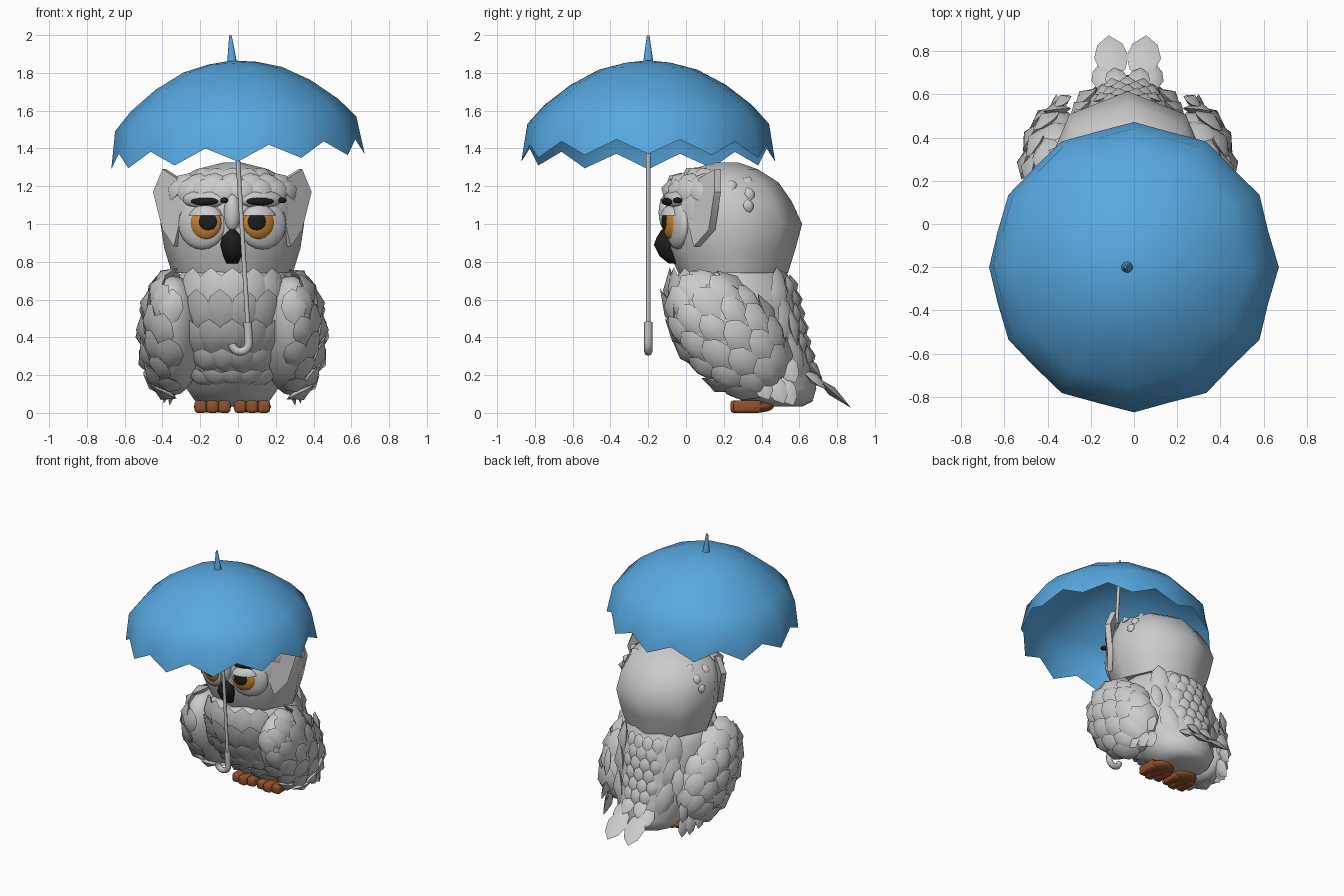
import bpy, bmesh, math, random
from mathutils import Matrix, Vector

random.seed(4)
if "Cube" in bpy.data.objects:
    bpy.data.objects.remove(bpy.data.objects["Cube"])
CX = -0.03  # bird centre line


def material(name, rgb):
    mat = bpy.data.materials.new(name)
    mat.use_nodes = True
    mat.diffuse_color = (*rgb, 1)
    mat.node_tree.nodes["Principled BSDF"].inputs["Base Color"].default_value = (*rgb, 1)
    return mat


WHITE = material("plumage_grey", (0.6, 0.6, 0.6))
BLUE = material("canopy_blue", (0.095, 0.395, 0.75))
BLACK = material("black", (0.012, 0.012, 0.012))
ORANGE = material("eye_orange", (0.6, 0.24, 0.03))
BROWN = material("foot_brown", (0.28, 0.08, 0.025))
STEEL = material("pole_grey", (0.55, 0.55, 0.55))


def finish(name, bm, mat, angle=60, closed=True):
    if closed:
        bmesh.ops.recalc_face_normals(bm, faces=bm.faces)
    mesh = bpy.data.meshes.new(name)
    bm.to_mesh(mesh)
    bm.free()
    mesh.materials.append(mat)
    for poly in mesh.polygons:
        poly.use_smooth = True
    mesh.set_sharp_from_angle(angle=math.radians(angle))
    obj = bpy.data.objects.new(name, mesh)
    bpy.context.collection.objects.link(obj)
    return obj


def frame(pos, normal, down, size):
    """Matrix whose z is the normal and whose -y runs along down."""
    n = Vector(normal).normalized()
    x = n.cross(Vector(down)).normalized()
    y = n.cross(x)
    rot = Matrix((x, y, n)).transposed().to_4x4()
    return Matrix.Translation(pos) @ rot @ Matrix.Diagonal((*size, 1))


def profile_at(table, z):
    for a, b in zip(table, table[1:]):
        if z <= b[0]:
            t = (z - a[0]) / (b[0] - a[0])
            return [p + (q - p) * t for p, q in zip(a, b)]
    return table[-1]


def ring_point(table, z, ang):
    """Rows hold height, front y, back y, half width; angle 0 is front."""
    _, front, back, half = profile_at(table, z)
    return Vector((CX + half * math.sin(ang),
                   (front + back) / 2 - (back - front) / 2 * math.cos(ang), z))


def loft(name, table, sides, mat):
    bm = bmesh.new()
    rings = [[bm.verts.new(ring_point(table, row[0], math.tau * i / sides))
              for i in range(sides)] for row in table]
    for a, b in zip(rings, rings[1:]):
        for i in range(sides):
            j = (i + 1) % sides
            bm.faces.new((a[i], a[j], b[j], b[i]))
    bm.faces.new(rings[0])
    bm.faces.new(rings[-1])
    return finish(name, bm, mat)


HALF_LEAF = [(0.36, 0.32), (0.5, 0), (0.36, -0.32)]


def leaf(bm, pos, normal, down, width, length, thick=0.03):
    """One pointed, domed feather."""
    m = frame(pos, normal, down, (width, length, thick))
    outline = [(0, 0.5)] + HALF_LEAF + [(0, -0.54)] + [(-x, y) for x, y in reversed(HALF_LEAF)]
    rim = [bm.verts.new(m @ Vector((x, y, 0))) for x, y in outline]
    for h in (1, -1):
        mid = bm.verts.new(m @ Vector((0, 0, h)))
        for a, b in zip(rim, rim[1:] + rim[:1]):
            bm.faces.new((a, b, mid) if h < 0 else (b, a, mid))


def surface_leaf(bm, table, z, ang, width, length, lift=0.0, thick=0.03):
    e = 0.02
    p = ring_point(table, z, ang)
    side = ring_point(table, z, ang + e) - ring_point(table, z, ang - e)
    down = ring_point(table, z - e, ang) - ring_point(table, z + e, ang)
    n = down.cross(side).normalized()
    if n.dot(p - Vector((CX, 0.25, z))) < 0:
        n = -n
    leaf(bm, p + n * lift, n + down.normalized() * 0.12, down, width, length, thick)


def disc(name, pos, normal, size, mat, keep_above=None):
    bm = bmesh.new()
    bmesh.ops.create_uvsphere(bm, u_segments=20, v_segments=10, radius=1,
                              matrix=frame(pos, normal, (0, 0, -1), size))
    if keep_above:
        cut = bmesh.ops.bisect_plane(bm, geom=bm.verts[:] + bm.edges[:] + bm.faces[:],
                                     plane_co=(0, 0, keep_above), plane_no=(0, 0, 1),
                                     clear_inner=True)["geom_cut"]
        bmesh.ops.holes_fill(bm, edges=[g for g in cut if isinstance(g, bmesh.types.BMEdge)])
    return finish(name, bm, mat)


# Body and head
BODY = [(0.035, 0.38, 0.62, 0.12), (0.06, 0.3, 0.67, 0.2), (0.13, 0.21, 0.69, 0.25),
        (0.25, 0.08, 0.67, 0.28), (0.4, -0.04, 0.63, 0.32), (0.55, -0.09, 0.6, 0.34),
        (0.67, -0.08, 0.57, 0.32), (0.77, -0.02, 0.52, 0.26)]
HEAD = [(0.74, -0.04, 0.54, 0.32), (0.87, -0.1, 0.58, 0.36), (1.0, -0.12, 0.615, 0.38),
        (1.12, -0.12, 0.56, 0.37), (1.22, -0.08, 0.49, 0.32), (1.29, 0.03, 0.38, 0.19),
        (1.325, 0.15, 0.28, 0.05)]
loft("body", BODY, 14, WHITE)
loft("head", HEAD, 8, WHITE)

# Chest feathers, larger towards the top
bm = bmesh.new()
for row, (z, length) in enumerate(((0.19, 0.13), (0.28, 0.17), (0.4, 0.24), (0.53, 0.28), (0.65, 0.24))):
    count = 5 - row % 2
    for i in range(count):
        ang = (i - (count - 1) / 2) * 0.36
        surface_leaf(bm, BODY, z, ang, 0.16, length, thick=0.04)
finish("chest_feathers", bm, WHITE)

# Back feathers: small centre cluster and long bands beside it
bm = bmesh.new()
for row in range(6):
    count = 3 + row % 2
    for i in range(count):
        ang = math.pi + (i - (count - 1) / 2) * 0.24
        surface_leaf(bm, BODY, 0.3 + row * 0.075, ang, 0.09, 0.12)
for side in (-1, 1):
    for z in (0.3, 0.48, 0.64):
        surface_leaf(bm, BODY, z, math.pi + side * 0.72, 0.13, 0.27, thick=0.045)
finish("back_feathers", bm, WHITE)

# Wings: a slanted oval on each side, covered in feathers
LONG = Vector((0, 0.66, -0.75))
CROSS = Vector((0, 0.75, 0.66))
for side, label in ((1, "left"), (-1, "right")):
    out = Vector((side, 0, 0))
    centre = Vector((CX + side * 0.315, 0.225, 0.41))
    axes = Matrix((out, CROSS, LONG)).transposed()
    size = Vector((0.16, 0.24, 0.37))
    bm = bmesh.new()
    bmesh.ops.create_uvsphere(bm, u_segments=14, v_segments=10, radius=1,
                              matrix=Matrix.Translation(centre) @ axes.to_4x4()
                              @ Matrix.Diagonal((*size, 1)))
    finish(label + "_wing", bm, WHITE)
    bm = bmesh.new()
    for row in range(6):
        t = -0.85 + row * 0.32
        r = math.sqrt(1 - t * t)
        count = 3 + round(2.4 * r)
        for i in range(count):
            a = -1.45 + 2.9 * (i + 0.5 * (row % 2)) / (count - 0.5)
            unit = Vector((r * math.cos(a), r * math.sin(a), t))
            p = axes @ Vector([u * s for u, s in zip(unit, size)])
            n = (axes @ Vector([u / s for u, s in zip(unit, size)])).normalized()
            down = LONG - n * LONG.dot(n)
            w = random.uniform(0.13, 0.16)
            leaf(bm, centre + p, n + down * 0.18, down, w, w * 1.4, 0.042)
    # Hanging flight feathers
    for y, z, x in ((0.4, 0.15, 0.37), (0.48, 0.13, 0.35), (0.53, 0.12, 0.32), (0.54, 0.24, 0.33)):
        leaf(bm, (CX + side * x, y, z), (side, 0.1, 0.2), (-side * 0.1, 0.35, -0.8), 0.11, 0.17)
    leaf(bm, (CX + side * 0.3, 0.57, 0.46), (side * 0.5, 1, 0.2), (0, 0.2, -1), 0.09, 0.2)
    finish(label + "_wing_feathers", bm, WHITE)

# Tail
bm = bmesh.new()
for side in (-1, 1):
    leaf(bm, (CX + side * 0.075, 0.772, 0.115), (0, 0.65, 0.75), (side * 0.025, 0.2, -0.18), 0.16, 0.25, 0.025)
    leaf(bm, (CX + side * 0.115, 0.68, 0.18), (side * 0.3, 0.6, 0.75), (side * 0.04, 0.2, -0.2), 0.11, 0.16)
    leaf(bm, (CX + side * 0.05, 0.67, 0.24), (0, 0.75, 0.6), (side * 0.04, 0.2, -0.2), 0.11, 0.16)
finish("tail_feathers", bm, WHITE)

# Crown feathers and a few loose ones on the sides of the head
bm = bmesh.new()
for z, count, spread, lift in ((1.18, 8, 0.32, 0.005), (1.23, 7, 0.36, 0), (1.28, 5, 0.45, -0.015)):
    for i in range(count):
        surface_leaf(bm, HEAD, z, (i - (count - 1) / 2) * spread, 0.13, 0.12, lift, 0.035)
for side in (-1, 1):
    for z, a in ((1.1, 1.9), (1.17, 2.0), (1.22, 1.7), (1.24, 2.1)):
        surface_leaf(bm, HEAD, z, side * a, 0.06, 0.07, -0.015)
finish("crown_feathers", bm, WHITE)

# Ear flaps, leaning back towards the tip
for side, label in ((1, "left"), (-1, "right")):
    bm = bmesh.new()
    outline = [(0.37, 0.15, 1.29), (0.42, 0.15, 1.17), (0.37, 0.12, 0.97), (0.31, 0.04, 0.88),
               (0.27, 0.0, 1.05), (0.26, 0.03, 1.22)]
    flap = bm.faces.new([bm.verts.new((CX + side * x, y, z)) for x, y, z in outline])
    rim = bmesh.ops.extrude_face_region(bm, geom=[flap])["geom"]
    bmesh.ops.translate(bm, vec=(-side * 0.02, 0.035, 0),
                        verts=[g for g in rim if isinstance(g, bmesh.types.BMVert)])
    finish(label + "_ear", bm, WHITE, 35)

# Face
for side, label in ((1, "left"), (-1, "right")):
    n = Vector((side * 0.38, -1, 0))

    def at(x, y, z):
        return (CX + side * x, y, z)

    disc(label + "_face_disc", at(0.16, -0.045, 1.0), n, (0.135, 0.135, 0.045), WHITE)
    disc(label + "_eye", at(0.142, -0.075, 1.005), n, (0.09, 0.09, 0.04), ORANGE)
    disc(label + "_pupil", at(0.13, -0.112, 1.012), (side * 0.25, -1, 0), (0.05, 0.048, 0.014), BLACK)
    disc(label + "_eyelid", at(0.142, -0.075, 1.01), n, (0.1, 0.095, 0.06), WHITE, 1.045)
    disc(label + "_brow_pad", at(0.15, -0.06, 1.13), n, (0.12, 0.05, 0.045), WHITE)
    disc(label + "_eyebrow", at(0.148, -0.097, 1.12), n, (0.078, 0.022, 0.02), BLACK)
disc("brow_ridge", (CX, -0.1, 1.06), (0, -1, 0), (0.045, 0.1, 0.045), WHITE)
disc("inner_brow_spot", (CX - 0.042, -0.117, 1.125), (-0.38, -1, 0), (0.021, 0.015, 0.018), BLACK)
disc("outer_brow_spot", (CX + 0.265, -0.045, 1.125), (0.38, -1, 0), (0.023, 0.015, 0.025), BLACK)
loft("beak", [(0.79, -0.09, -0.03, 0.03), (0.83, -0.14, -0.02, 0.048), (0.89, -0.17, -0.02, 0.063),
              (0.93, -0.155, -0.02, 0.055), (0.97, -0.13, -0.04, 0.02)], 8, BLACK)

# Feet: three rounded toes on an oval sole
for side, label in ((1, "left"), (-1, "right")):
    disc(label + "_sole", (CX + side * 0.105, 0.365, 0.033), (0, -0.001, 1), (0.1, 0.1, 0.033), BROWN)
    bm = bmesh.new()
    for x, front in ((0.042, 0.25), (0.105, 0.235), (0.168, 0.25)):
        m = Matrix.Translation((CX + side * x, front + 0.075, 0.033))
        bmesh.ops.create_cube(bm, size=1, matrix=m @ Matrix.Diagonal((0.064, 0.15, 0.066, 1)))
    bmesh.ops.bevel(bm, geom=bm.edges[:], offset=0.016, segments=2, profile=0.5, affect="EDGES")
    finish(label + "_toes", bm, BROWN)

# Umbrella, built upright around its own axis and then tilted
TILT = Matrix.Translation((0, -0.2, 1.33)) @ Matrix.Rotation(-0.06, 4, "Y")
RIBS = 12
bm = bmesh.new()
top = bm.verts.new((0, 0, 0.537))
last = None
for r, z in ((0.13, 0.522), (0.26, 0.488), (0.41, 0.408), (0.55, 0.3), (0.64, 0.2), (0.672, 0)):
    ring = []
    for i in range(RIBS * 2):
        mid = i % 2
        rr = r * (math.cos(math.pi / RIBS) if mid else 1)
        a = math.pi * i / RIBS
        ring.append(bm.verts.new((rr * math.sin(a), rr * math.cos(a), z + (0.08 if mid and z == 0 else 0))))
    for i in range(len(ring)):
        j = (i + 1) % len(ring)
        bm.faces.new((last[i], last[j], ring[j], ring[i]) if last else (top, ring[j], ring[i]))
    last = ring
finish("umbrella_canopy", bm, BLUE, closed=False).matrix_world = TILT

bm = bmesh.new()
bmesh.ops.create_cone(bm, cap_ends=True, segments=10, radius1=0.028, radius2=0.007, depth=0.15,
                      matrix=Matrix.Translation((0, 0, 0.595)))
finish("umbrella_tip", bm, BLUE).matrix_world = TILT


def tube(name, points, radius, mat):
    curve = bpy.data.curves.new(name, "CURVE")
    curve.dimensions = "3D"
    curve.bevel_depth = radius
    curve.bevel_resolution = 2
    curve.use_fill_caps = True
    spline = curve.splines.new("POLY")
    spline.points.add(len(points) - 1)
    for pt, co in zip(spline.points, points):
        pt.co = (*co, 1)
    curve.materials.append(mat)
    obj = bpy.data.objects.new(name, curve)
    bpy.context.collection.objects.link(obj)
    obj.matrix_world = TILT


tube("umbrella_pole", [(0, 0, 0.52), (0, 0, -0.87)], 0.012, STEEL)
hook = [(-0.045 + 0.045 * math.cos(a), 0, -0.96 + 0.045 * math.sin(a))
        for a in (-math.pi * i / 8 for i in range(9))]
tube("umbrella_handle", [(0, 0, -0.85)] + hook, 0.022, STEEL)
